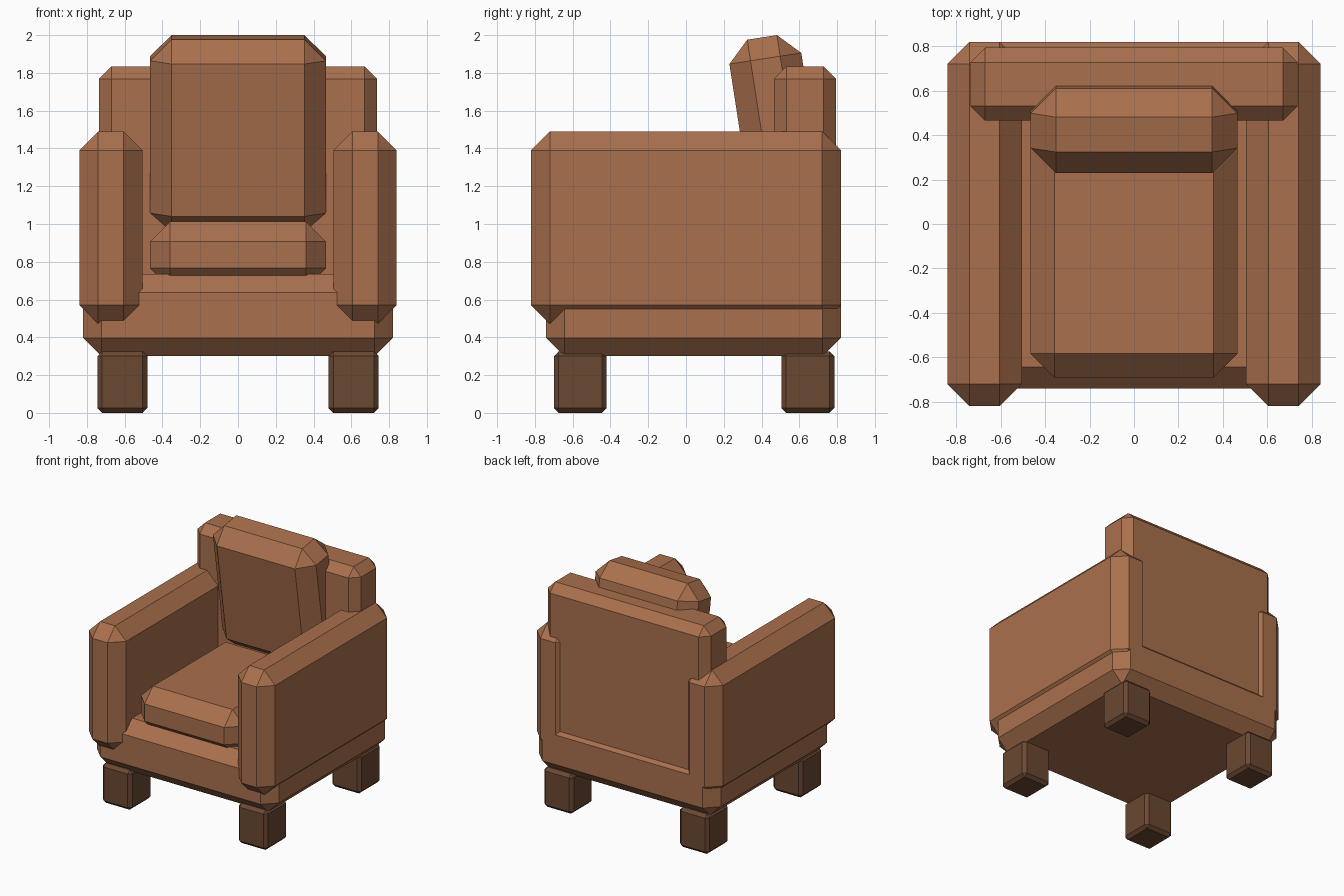
import bpy
import math

cube = bpy.data.objects.get("Cube")
if cube:
    bpy.data.objects.remove(cube, do_unlink=True)


def make_material(name, color):
    mat = bpy.data.materials.new(name)
    mat.use_nodes = True
    mat.diffuse_color = color
    mat.node_tree.nodes["Principled BSDF"].inputs["Base Color"].default_value = color
    return mat


leather = make_material("tan leather", (0.40, 0.162, 0.074, 1))
wood = make_material("dark wood", (0.147, 0.065, 0.032, 1))


def block(name, x, y, z, chamfer, mat, tilt=0):
    """Chamfered box spanning the given x, y and z ranges."""
    spans = (x, y, z)
    bpy.ops.mesh.primitive_cube_add(size=1, location=[(a + b) / 2 for a, b in spans])
    obj = bpy.context.object
    obj.name = name
    obj.scale = [b - a for a, b in spans]
    bpy.ops.object.transform_apply(location=False, rotation=False, scale=True)
    obj.rotation_euler.x = math.radians(tilt)
    bevel = obj.modifiers.new("chamfer", 'BEVEL')
    bevel.width = chamfer
    bevel.segments = 1
    bevel.limit_method = 'NONE'
    obj.data.materials.append(mat)
    return obj


# Frame: base and backrest
block("base", (-0.82, 0.82), (-0.74, 0.82), (0.30, 0.735), 0.097, leather)
block("backrest", (-0.737, 0.737), (0.465, 0.795), (0.55, 1.835), 0.067, leather)

# Loose cushions, the rear one leaning forward
block("seat_cushion", (-0.465, 0.465), (-0.69, 0.46), (0.66, 1.013), 0.106, leather)
block("back_cushion", (-0.465, 0.465), (0.29, 0.675), (0.952, 1.994), 0.113, leather, tilt=8.8)

# Arms and legs on both sides
for side, sign in (("left", 1), ("right", -1)):
    def mirrored(inner, outer):
        return tuple(sorted((sign * inner, sign * outer)))

    block(side + "_arm", mirrored(0.505, 0.84), (-0.82, 0.82), (0.47, 1.49), 0.10, leather)
    for end, y in (("front", (-0.70, -0.42)), ("back", (0.505, 0.785))):
        block(f"{end}_{side}_leg", mirrored(0.48, 0.745), y, (0, 0.325), 0.025, wood)
